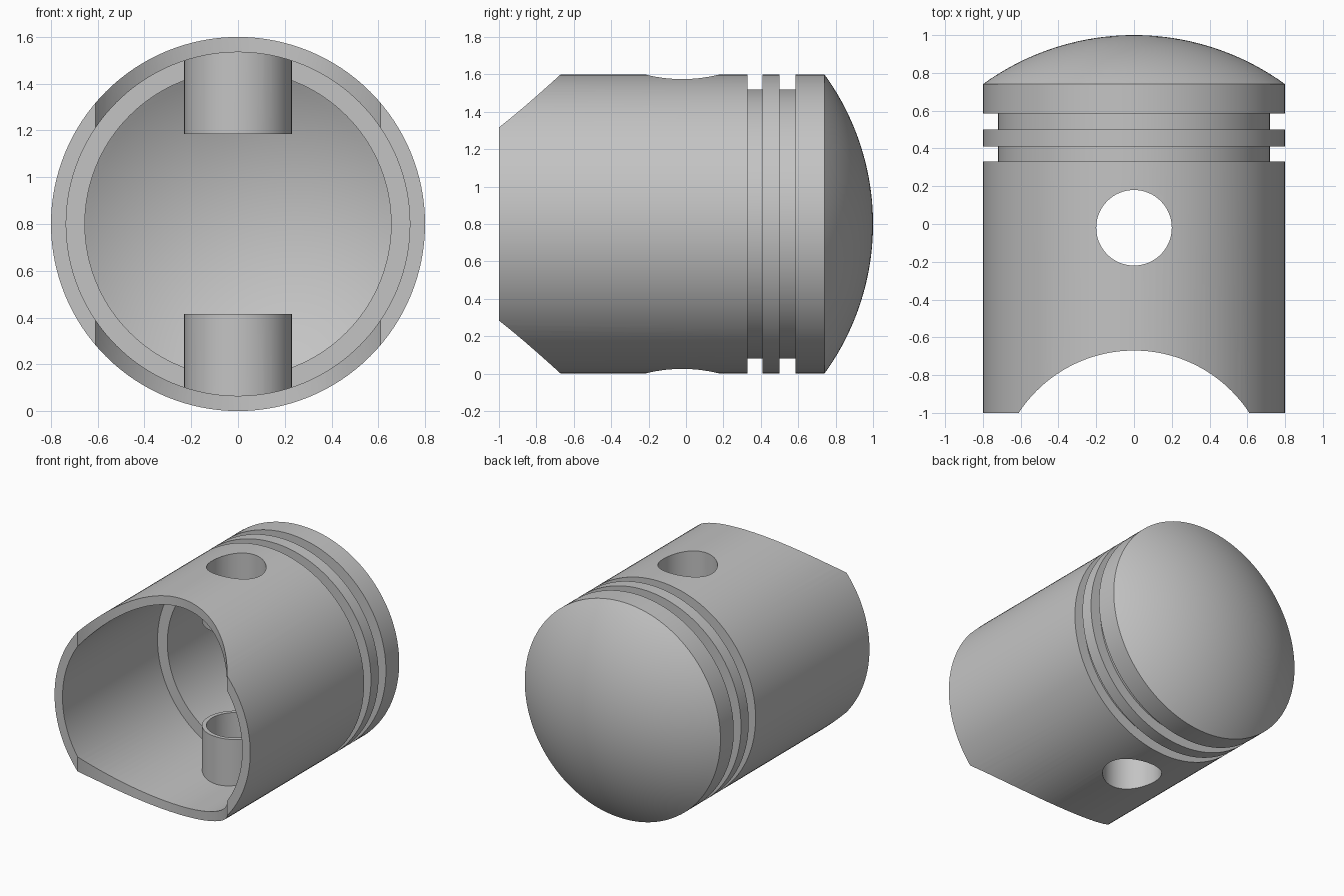
import bpy, bmesh, math
from mathutils import Matrix, Vector

if "Cube" in bpy.data.objects:
    bpy.data.objects.remove(bpy.data.objects["Cube"])

R = 0.8          # outer radius, also the height of the axis
SEG = 128

metal = bpy.data.materials.new("grey metal")
metal.diffuse_color = (0.55, 0.55, 0.55, 1)
metal.use_nodes = True
metal.node_tree.nodes["Principled BSDF"].inputs["Base Color"].default_value = metal.diffuse_color


def add_object(name, bm):
    bmesh.ops.recalc_face_normals(bm, faces=bm.faces[:])
    mesh = bpy.data.meshes.new(name)
    bm.to_mesh(mesh)
    bm.free()
    mesh.materials.append(metal)
    ob = bpy.data.objects.new(name, mesh)
    bpy.context.collection.objects.link(ob)
    return ob


def cap_arc(radius, rim, centre, steps=20):
    """Points (r, y) on a spherical cap, from its rim to the axis."""
    a0 = math.asin(rim / radius)
    angles = [a0 * (1 - i / steps) for i in range(steps + 1)]
    return [(radius * math.sin(a), centre + radius * math.cos(a)) for a in angles]


def lathe(name, profile):
    """Revolve an (r, y) profile around the lengthwise axis."""
    bm = bmesh.new()
    verts = [bm.verts.new((r, y, R)) for r, y in profile]
    edges = [bm.edges.new(pair) for pair in zip(verts, verts[1:])]
    bmesh.ops.spin(bm, geom=verts + edges, cent=(0, 0, R), axis=(0, 1, 0),
                   angle=math.tau, steps=SEG, use_duplicate=False)
    bmesh.ops.remove_doubles(bm, verts=bm.verts[:], dist=1e-5)
    return add_object(name, bm)


def upright_cylinder(name, radius, y, z0, z1, seg=64):
    bm = bmesh.new()
    bmesh.ops.create_cone(bm, cap_ends=True, segments=seg, radius1=radius,
                          radius2=radius, depth=z1 - z0,
                          matrix=Matrix.Translation(Vector((0, y, (z0 + z1) / 2))))
    return add_object(name, bm)


def combine(target, tool, operation):
    mod = target.modifiers.new(operation, 'BOOLEAN')
    mod.operation, mod.object, mod.solver = operation, tool, 'EXACT'
    bpy.context.view_layer.objects.active = target
    bpy.ops.object.modifier_apply(modifier=mod.name)
    bpy.data.objects.remove(tool)


# Hollow body: skirt, two ring grooves, domed crown, stepped inside
outer = [(0.735, -1), (R, -1), (R, 0.33), (0.72, 0.33), (0.72, 0.41), (R, 0.41),
         (R, 0.50), (0.72, 0.50), (0.72, 0.585), (R, 0.585)]
crown = cap_arc(1.361, R, -0.361)
inside = cap_arc(1.28, 0.655, -0.361)[::-1]
shoulder = [(0.655, 0.11), (0.735, 0.11), (0.735, -1)]
piston = lathe("piston", outer + crown + inside + shoulder)

# Pin bosses at top and bottom of the bore
PIN_Y = -0.02
for z0, z1 in ((0.05, 0.415), (1.185, 1.55)):
    combine(piston, upright_cylinder("pin_boss", 0.23, PIN_Y, z0, z1), 'UNION')

# Pin hole, then the arched cut-outs in the skirt
combine(piston, upright_cylinder("pin_hole", 0.2, PIN_Y, -0.2, 1.8), 'DIFFERENCE')
combine(piston, upright_cylinder("skirt_cut", 0.73, -1.4, -0.2, 1.8, SEG), 'DIFFERENCE')

# Smooth shading with sharp machined edges
bpy.ops.object.select_all(action='DESELECT')
piston.select_set(True)
bpy.context.view_layer.objects.active = piston
bpy.ops.object.shade_smooth_by_angle(angle=math.radians(30))
